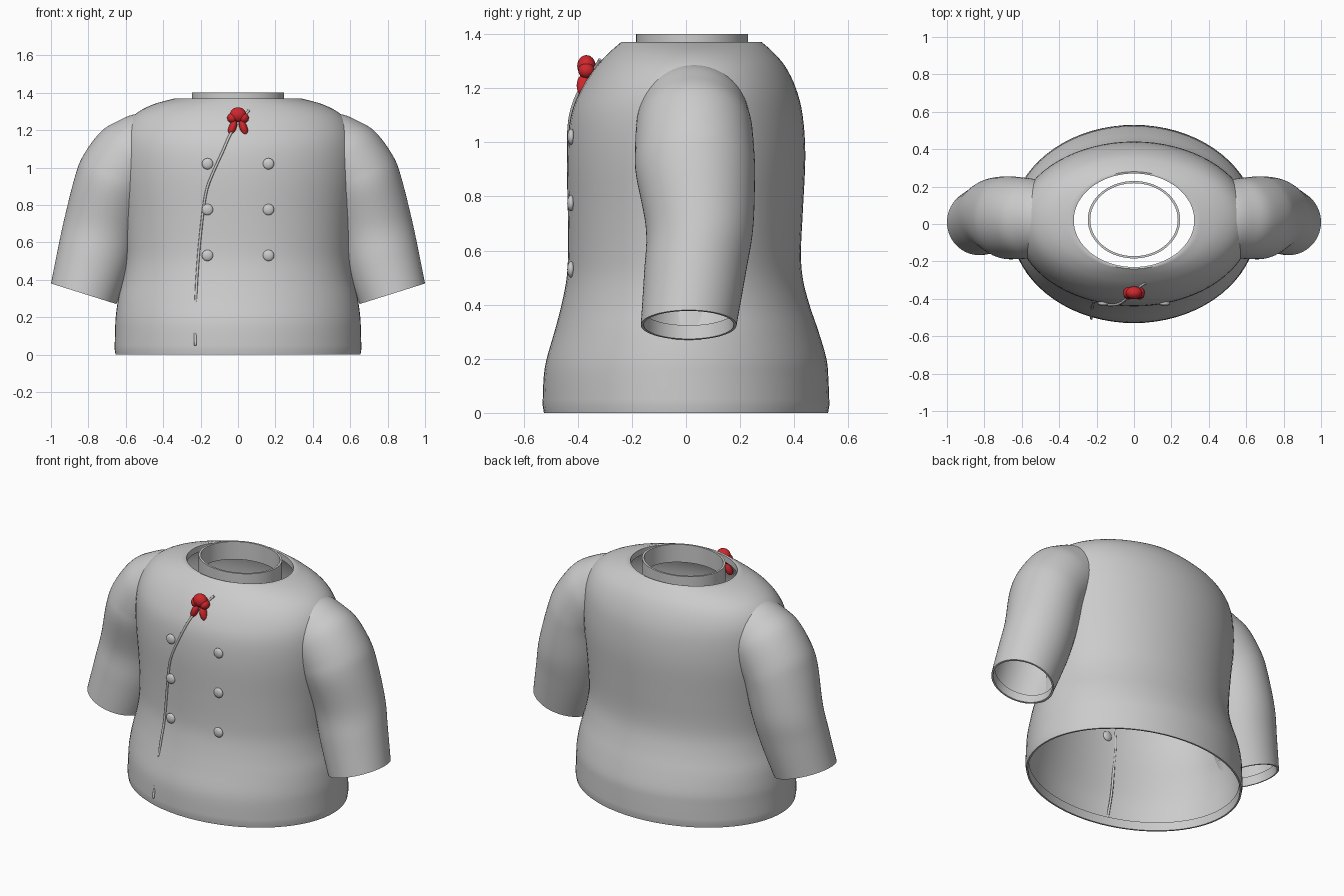
import bpy, bmesh, math
from mathutils import Vector, Matrix

if "Cube" in bpy.data.objects:
    bpy.data.objects.remove(bpy.data.objects["Cube"])


def material(name, rgb):
    m = bpy.data.materials.new(name)
    m.diffuse_color = (*rgb, 1)
    m.use_nodes = True
    m.node_tree.nodes["Principled BSDF"].inputs["Base Color"].default_value = m.diffuse_color
    return m


CLOTH = material("grey cloth", (0.6, 0.6, 0.6))
RED = material("rose red", (0.62, 0.02, 0.025))


def finish(bm, name, mat, angle=50):
    bmesh.ops.recalc_face_normals(bm, faces=bm.faces)
    me = bpy.data.meshes.new(name)
    bm.to_mesh(me)
    bm.free()
    me.materials.append(mat)
    ob = bpy.data.objects.new(name, me)
    bpy.context.collection.objects.link(ob)
    bpy.ops.object.select_all(action='DESELECT')
    ob.select_set(True)
    bpy.context.view_layer.objects.active = ob
    bpy.ops.object.shade_smooth_by_angle(angle=math.radians(angle))
    return ob


def smooth_rows(rows, steps):
    """Catmull-Rom subdivision of a list of number rows."""
    out = []
    for i in range(len(rows) - 1):
        p = [rows[max(i - 1, 0)], rows[i], rows[i + 1], rows[min(i + 2, len(rows) - 1)]]
        for s in range(steps):
            t = s / steps
            out.append(tuple(0.5 * (2 * b + (c - a) * t + (2 * a - 5 * b + 4 * c - d) * t * t
                                    + (3 * b - a - 3 * c + d) * t ** 3) for a, b, c, d in zip(*p)))
    return out + [rows[-1]]


def loft(rings, close=False):
    bm = bmesh.new()
    vs = [[bm.verts.new(p) for p in ring] for ring in rings]
    n = len(vs[0])
    pairs = list(zip(vs, vs[1:])) + ([(vs[-1], vs[0])] if close else [])
    for a, b in pairs:
        for i in range(n):
            j = (i + 1) % n
            bm.faces.new((a[i], a[j], b[j], b[i]))
    return bm


def ellipse(cy, z, rx, ry, n=72):
    return [(rx * math.cos(2 * math.pi * i / n), cy + ry * math.sin(2 * math.pi * i / n), z)
            for i in range(n)]


# Body: z, half width, front y, back y
BODY = smooth_rows([
    (0.03, 0.66, -0.53, 0.53), (0.13, 0.657, -0.526, 0.526), (0.2, 0.654, -0.515, 0.519),
    (0.3, 0.64, -0.486, 0.49), (0.4, 0.615, -0.46, 0.456), (0.5, 0.60, -0.441, 0.431),
    (0.6, 0.60, -0.436, 0.425), (0.75, 0.61, -0.437, 0.432), (0.95, 0.63, -0.44, 0.441),
    (1.1, 0.63, -0.425, 0.431), (1.2, 0.61, -0.385, 0.406), (1.28, 0.555, -0.332, 0.367),
    (1.335, 0.46, -0.28, 0.32), (1.37, 0.335, -0.24, 0.28)], 4)


def body_at(z):
    z = min(max(z, BODY[0][0]), BODY[-1][0])
    for a, b in zip(BODY, BODY[1:]):
        if z <= b[0]:
            t = (z - a[0]) / (b[0] - a[0])
            return [p + (q - p) * t for p, q in zip(a, b)][1:]


def surface_y(x, z):
    rx, f, b = body_at(z)
    return (f + b) / 2 - (b - f) / 2 * math.sqrt(max(0, 1 - (x / rx) ** 2))


rings = [ellipse(0, 0.05, 0.64, 0.51), ellipse(0, 0, 0.645, 0.515), ellipse(0, 0, 0.655, 0.525)]
rings += [ellipse((f + b) / 2, z, rx, (b - f) / 2) for z, rx, f, b in BODY]
rings += [ellipse(0.02, 1.367, 0.322, 0.25), ellipse(0.02, 1.33, 0.322, 0.25)]
finish(loft(rings), "jacket_body", CLOTH)

# Free standing collar band
finish(loft([ellipse(0.023, 1.29, 0.247, 0.207), ellipse(0.023, 1.4, 0.247, 0.207),
             ellipse(0.023, 1.4, 0.234, 0.195), ellipse(0.023, 1.29, 0.234, 0.195)], True),
       "collar", CLOTH)

# Sleeve sections: outer x, outer z, inner x, inner z, centre y, half depth
SLEEVE = smooth_rows([
    (1.0, 0.38, 0.65, 0.27, 0.01, 0.177), (0.962, 0.57, 0.58, 0.46, 0.033, 0.188),
    (0.93, 0.72, 0.53, 0.64, 0.05, 0.198), (0.875, 0.94, 0.48, 0.82, 0.035, 0.22),
    (0.83, 1.06, 0.44, 0.88, 0.032, 0.22), (0.735, 1.19, 0.41, 0.91, 0.03, 0.215),
    (0.64, 1.25, 0.39, 0.92, 0.028, 0.208), (0.55, 1.285, 0.36, 0.93, 0.028, 0.2),
    (0.45, 1.28, 0.32, 0.93, 0.028, 0.2)], 6)


def sleeve_ring(row, side, scale=1.0, lift=0.0, n=64):
    ox, oz, ix, iz, cy, ry = row
    out = []
    for i in range(n):
        a = 2 * math.pi * i / n
        c, s = math.cos(a) * scale, math.sin(a) * scale
        x = (ox + ix) / 2 + (ox - ix) / 2 * c - 0.25 * lift
        out.append((side * x, cy + ry * s, (oz + iz) / 2 + (oz - iz) / 2 * c + lift))
    return out


def inside_body(p):
    rx, f, b = body_at(p.z)
    return (p.x / rx) ** 2 + ((p.y - (f + b) / 2) / ((b - f) / 2)) ** 2 < 0.985


for side, label in ((1, "left"), (-1, "right")):
    cuff = SLEEVE[0]
    rings = [sleeve_ring(cuff, side, 0.93, 0.05), sleeve_ring(cuff, side, 0.94)]
    rings += [sleeve_ring(r, side) for r in SLEEVE]
    bm = loft(rings)
    bmesh.ops.recalc_face_normals(bm, faces=bm.faces)
    hidden = [f for f in bm.faces if all(inside_body(v.co) for v in f.verts)]
    bmesh.ops.delete(bm, geom=hidden, context='FACES')
    finish(bm, label + "_sleeve", CLOTH)


def ellipsoid(bm, loc, size, tilt=0.0):
    m = Matrix.Translation(loc) @ Matrix.Rotation(tilt, 4, 'Y') @ Matrix.Diagonal((*size, 1))
    bmesh.ops.create_uvsphere(bm, u_segments=20, v_segments=12, radius=1, matrix=m)


# Two rows of flattened buttons
for side, label in ((1, "left"), (-1, "right")):
    for k, z in enumerate((1.02, 0.775, 0.53)):
        bm = bmesh.new()
        x = side * 0.163
        ellipsoid(bm, (x, surface_y(x, z) - 0.003, z), (0.03, 0.014, 0.03))
        finish(bm, f"{label}_button_{k + 1}", CLOTH)

# Thin piping along the front opening, dipping under the flared hem
path = [(x, surface_y(x, z) - 0.004, z) for x, z in (
    (-0.04, 1.18), (-0.08, 1.09), (-0.13, 0.98), (-0.165, 0.89), (-0.185, 0.78),
    (-0.205, 0.6), (-0.215, 0.48), (-0.222, 0.37))]
path = [(0.058, -0.318, 1.305), (0.01, -0.35, 1.25)] + path + [(-0.228, -0.468, 0.2),
                                                             (-0.228, -0.506, 0.05)]
path = [Vector(p) for p in smooth_rows(path, 3)]
rings = []
for i, p in enumerate(path):
    d = (path[min(i + 1, len(path) - 1)] - path[max(i - 1, 0)]).normalized()
    u = d.cross(Vector((0, 1, 0))).normalized()
    w = d.cross(u)
    rings.append([p + 0.007 * (u * math.cos(a) + w * math.sin(a))
                  for a in (2 * math.pi * k / 8 for k in range(8))])
bm = loft(rings)
bmesh.ops.holes_fill(bm, edges=bm.edges)
finish(bm, "piping", CLOTH)

# Red flower: rounded head with two hanging petals
bm = bmesh.new()
ellipsoid(bm, (0, -0.368, 1.282), (0.044, 0.034, 0.04))
for s in (1, -1):
    ellipsoid(bm, (s * 0.03, -0.368, 1.265), (0.028, 0.03, 0.028))
    ellipsoid(bm, (s * 0.03, -0.376, 1.21), (0.021, 0.028, 0.045), -s * 0.35)
finish(bm, "flower", RED)
